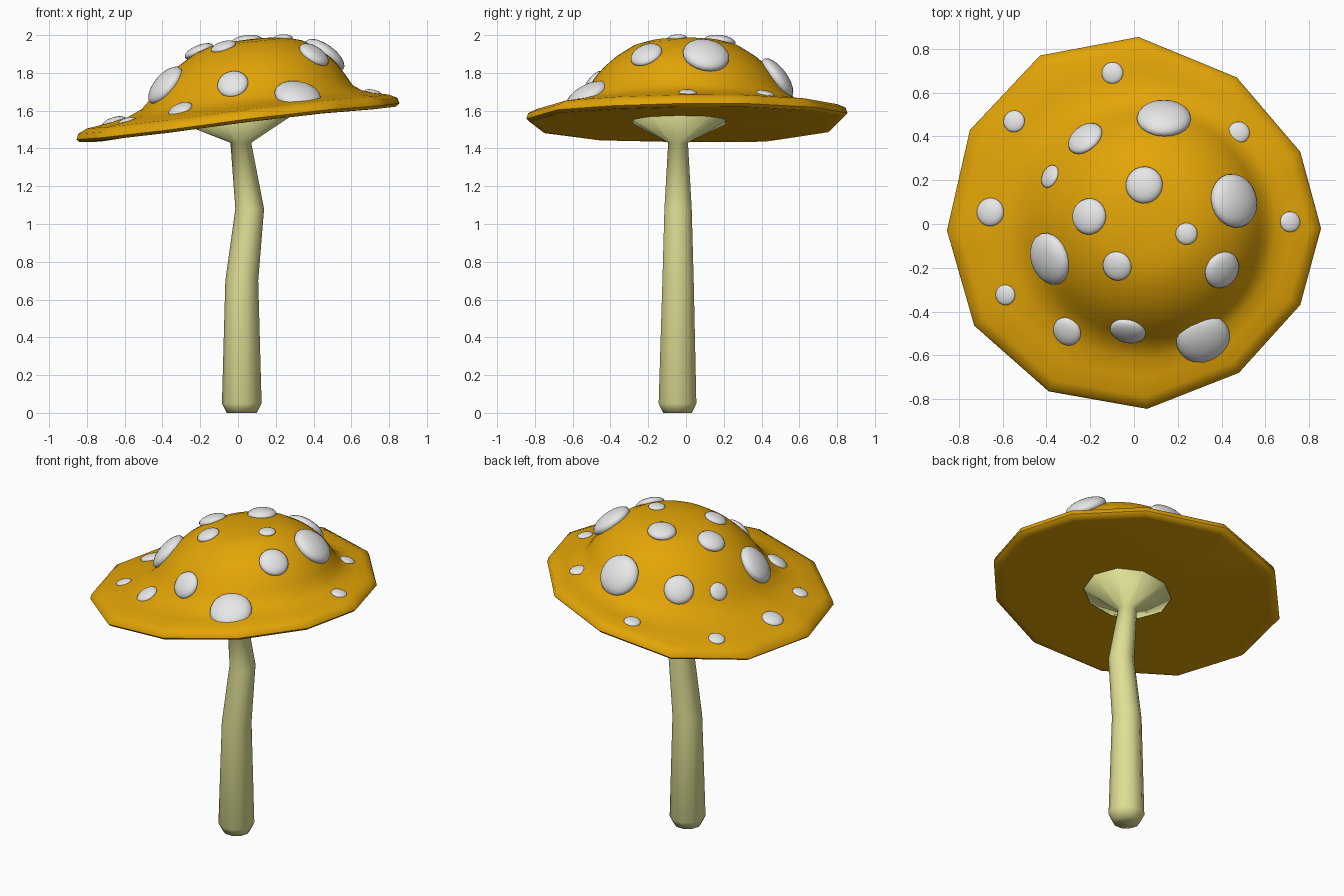
import bpy, bmesh, math
from mathutils import Vector, Matrix
from mathutils.bvhtree import BVHTree

if "Cube" in bpy.data.objects:
    bpy.data.objects.remove(bpy.data.objects["Cube"])


def material(name, rgb):
    m = bpy.data.materials.new(name)
    m.diffuse_color = (*rgb, 1)
    m.use_nodes = True
    m.node_tree.nodes["Principled BSDF"].inputs["Base Color"].default_value = m.diffuse_color
    return m


CAP = material("golden cap", (0.77, 0.375, 0.002))
STEM = material("pale yellow stem", (0.74, 0.74, 0.30))
SPOT = material("white spots", (0.80, 0.80, 0.80))


def finish(bm, name, mat, angle=40):
    bmesh.ops.recalc_face_normals(bm, faces=bm.faces)
    me = bpy.data.meshes.new(name)
    bm.to_mesh(me)
    bm.free()
    ob = bpy.data.objects.new(name, me)
    bpy.context.collection.objects.link(ob)
    me.materials.append(mat)
    bpy.ops.object.select_all(action='DESELECT')
    ob.select_set(True)
    bpy.context.view_layer.objects.active = ob
    bpy.ops.object.shade_smooth_by_angle(angle=math.radians(angle))
    return ob


def loft(bm, rings):
    """Skin a list of point rings and close both ends."""
    vr = [[bm.verts.new(p) for p in ring] for ring in rings]
    for a, b in zip(vr, vr[1:]):
        for j in range(len(a)):
            k = (j + 1) % len(a)
            bm.faces.new((a[j], a[k], b[k], b[j]))
    bm.faces.new(vr[0][::-1])
    bm.faces.new(vr[-1])


# Cap: slightly irregular, gently warped 12-sided brim (x, y, lift) blending into an offset dome
R = 0.855
corners = [(.855, -.02, 0), (.76, .33, .01), (.47, .67, .025), (.02, .855, .045),
           (-.43, .77, .01), (-.75, .43, -.005), (-.855, -.03, .005), (-.73, -.465, 0),
           (-.39, -.765, 0), (.06, -.845, .01), (.48, -.68, .01), (.76, -.37, 0)]
STEPS = 4
outline = []
for i, c in enumerate(corners):
    d = corners[(i + 1) % 12]
    outline += [Vector(c).lerp(Vector(d), s / STEPS) for s in range(STEPS)]

profile = [(.01, .022), (.4, .016), (.80, 0), (.838, 0), (.855, .015), (.845, .045), (.80, .068),
           (.70, .087), (.62, .107), (.56, .14), (.515, .195), (.475, .25), (.43, .30),
           (.375, .348), (.28, .408), (.2, .432), (.1, .443), (.01, .446)]


def cap_ring(i):
    r, h = profile[i]
    t = 1 if i < 3 else min(max((r - .5) / .3, 0), 1)
    pts = []
    for o in outline:
        p = (o.xy.normalized() * r).lerp(o.xy * (r / R), t)
        x = p.x + .06 * (1 - t)
        pts.append((x, p.y, 1.525 + .115 * x + h + o.z * t * (r / R) ** 2))
    return pts


bm = bmesh.new()
loft(bm, [cap_ring(i) for i in range(len(profile))])
bmesh.ops.recalc_face_normals(bm, faces=bm.faces)
surface = BVHTree.FromBMesh(bm)
finish(bm, "cap", CAP, 50)

# Stem: bent tapering tube flaring into a tilted funnel under the cap
path = [(.02, -.045, 0, .08, 0), (.02, -.045, .05, .105, 0), (.02, -.042, .70, .087, 0),
        (.062, -.042, 1.08, .076, 0), (.015, -.042, 1.43, .055, 0),
        (.02, -.035, 1.538, .257, .12), (.02, -.035, 1.585, .21, .12)]
bm = bmesh.new()
N = 10
loft(bm, [[(x + r * math.cos(a), y + r * math.sin(a), z + k * r * math.cos(a))
           for a in (2 * math.pi * j / N for j in range(N))] for x, y, z, r, k in path])
finish(bm, "stem", STEM, 180)

# Spots: flattened balls laid on the cap surface (x, y, radius)
spots = [(-.10, .69, .05), (.14, .50, .125), (-.55, .47, .05), (-.23, .40, .088), (.48, .42, .05),
         (-.39, .22, .055), (.47, .11, .125), (.045, .18, .085), (-.21, .035, .083),
         (-.66, .055, .065), (.715, .01, .047), (.24, -.045, .05), (-.40, -.165, .122),
         (-.08, -.195, .068), (.41, -.215, .088), (-.59, -.325, .047), (-.31, -.495, .068),
         (-.03, -.50, .083), (.32, -.535, .125)]
bm = bmesh.new()
for x, y, r in spots:
    thick = .48 * r - .006
    n = surface.ray_cast(Vector((x, y, 3)), Vector((0, 0, -1)))[1]
    q = Vector((x - n.x * thick * .4, y - n.y * thick * .4, 3))
    p, n = surface.ray_cast(q, Vector((0, 0, -1)))[:2]
    m = (Matrix.Translation(p) @ n.to_track_quat('Z', 'Y').to_matrix().to_4x4()
         @ Matrix.Diagonal((r, r, thick, 1)))
    bmesh.ops.create_uvsphere(bm, u_segments=20, v_segments=12, radius=1, matrix=m)
finish(bm, "cap_spots", SPOT, 60)
